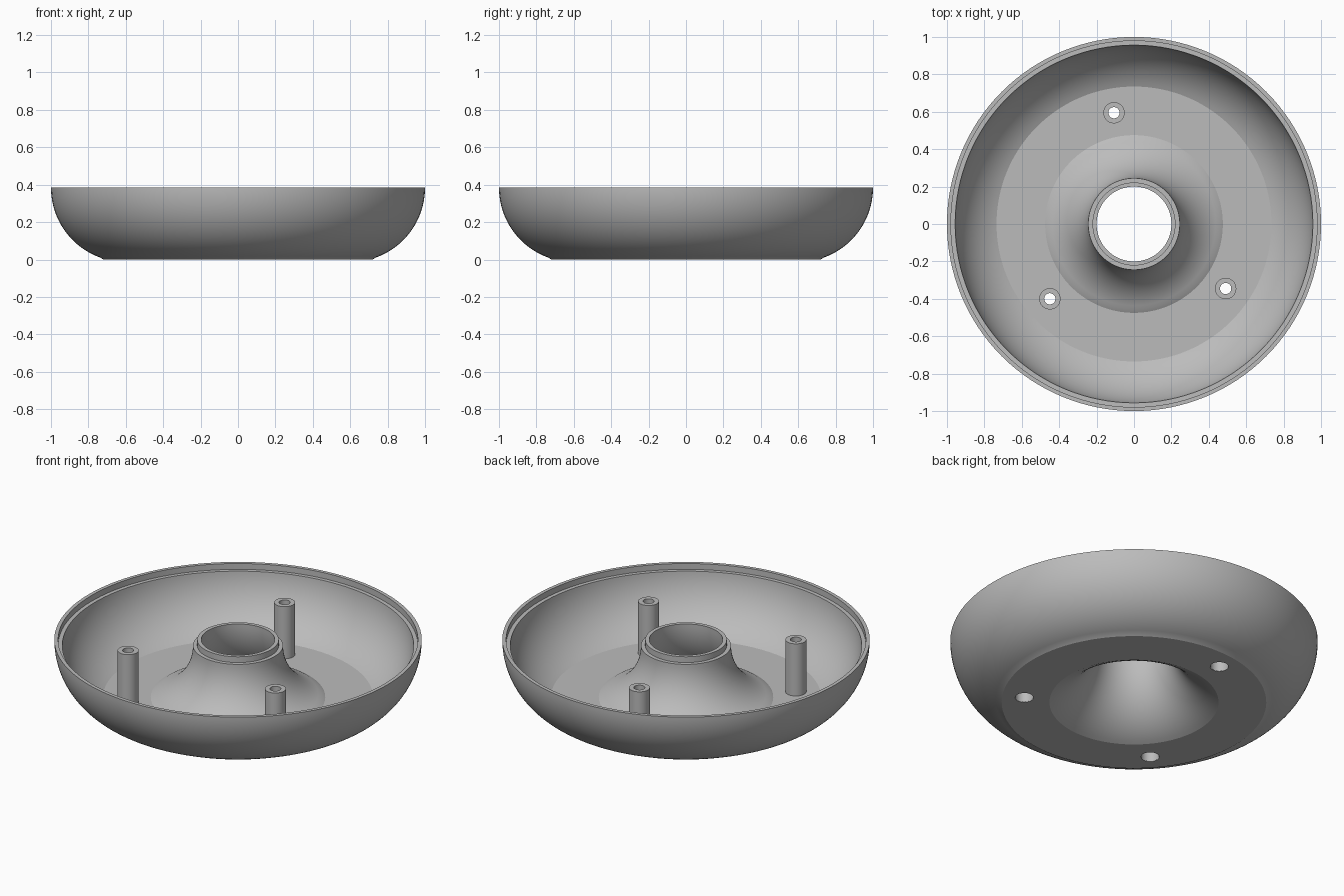
import bpy, bmesh, math

old = bpy.data.objects.get("Cube")
if old:
    bpy.data.objects.remove(old)

grey = bpy.data.materials.new("plain_grey")
grey.use_nodes = True
grey.diffuse_color = (0.5, 0.5, 0.5, 1)
grey.node_tree.nodes["Principled BSDF"].inputs["Base Color"].default_value = (0.5, 0.5, 0.5, 1)


def arc(cx, cz, radius, start, end, steps=20):
    """Points on a circle in the profile plane, angles in radians."""
    return [(cx + radius * math.cos(start + (end - start) * i / steps),
             cz + radius * math.sin(start + (end - start) * i / steps))
            for i in range(steps + 1)]


def lathe(name, profile, segments, x=0, y=0):
    """Turn a closed profile of (radius, height) points around the z axis."""
    bm = bmesh.new()
    verts = [bm.verts.new((r, 0, z)) for r, z in profile]
    edges = [bm.edges.new((a, b)) for a, b in zip(verts, verts[1:] + verts[:1])]
    bmesh.ops.spin(bm, geom=verts + edges, cent=(0, 0, 0), axis=(0, 0, 1),
                   angle=math.tau, steps=segments, use_merge=True)
    bmesh.ops.remove_doubles(bm, verts=bm.verts, dist=0.0001)
    bmesh.ops.recalc_face_normals(bm, faces=bm.faces)
    mesh = bpy.data.meshes.new(name)
    bm.to_mesh(mesh)
    bm.free()
    obj = bpy.data.objects.new(name, mesh)
    obj.location = (x, y, 0)
    mesh.materials.append(grey)
    bpy.context.collection.objects.link(obj)
    return obj


def smooth(obj):
    bpy.ops.object.select_all(action="DESELECT")
    obj.select_set(True)
    bpy.context.view_layer.objects.active = obj
    bpy.ops.object.shade_smooth_by_angle(angle=math.radians(15))


# Dish wall, stepped rim, floor, flared centre cone and stepped collar
TOP, STEP, FLOOR = 0.385, 0.35, 0.04
outer_wall = arc(0.602, TOP, 0.398, -math.acos(0.118 / 0.398), 0, 28)
outer_wall[0] = (0.72, 0)
inner_wall = arc(0.58, TOP, 0.378, -0.093, -math.acos(0.155 / 0.378), 28)
inner_wall[-1] = (0.735, FLOOR)
cone_top = arc(0.562, STEP, 0.317, math.pi + math.acos(0.087 / 0.317), math.pi)
cone_top[0] = (0.475, FLOOR)
cone_under = arc(0.615, TOP, 0.415, math.pi, math.pi + math.acos(0.155 / 0.415))
cone_under[-1] = (0.46, 0)
profile = (outer_wall + [(0.979, TOP), (0.979, STEP)] + inner_wall + cone_top
           + [(0.222, STEP), (0.222, TOP)] + cone_under)
dish = lathe("dish", profile, 128)

# Screw posts with a narrow top hole and a wider bore below
posts = [(-0.107, 0.595), (-0.45, -0.40), (0.49, -0.345)]
post_profile = [(0.057, 0.002), (0.057, 0.353), (0.03, 0.353),
                (0.03, 0.25), (0.0495, 0.25), (0.0495, 0.002)]
for i, (x, y) in enumerate(posts):
    smooth(lathe(f"screw_post_{i + 1}", post_profile, 40, x, y))

# Openings through the floor beneath the posts
for x, y in posts:
    bpy.ops.mesh.primitive_cylinder_add(vertices=40, radius=0.05, depth=0.2, location=(x, y, 0))
    cutter = bpy.context.object
    cutter.name = "hole_cutter"
    cutter.hide_render = True
    cut = dish.modifiers.new("screw_hole", "BOOLEAN")
    cut.object = cutter
    cut.operation = "DIFFERENCE"
    cut.solver = "EXACT"
    bpy.context.view_layer.objects.active = dish
    bpy.ops.object.modifier_apply(modifier=cut.name)
    bpy.data.objects.remove(cutter)
smooth(dish)
